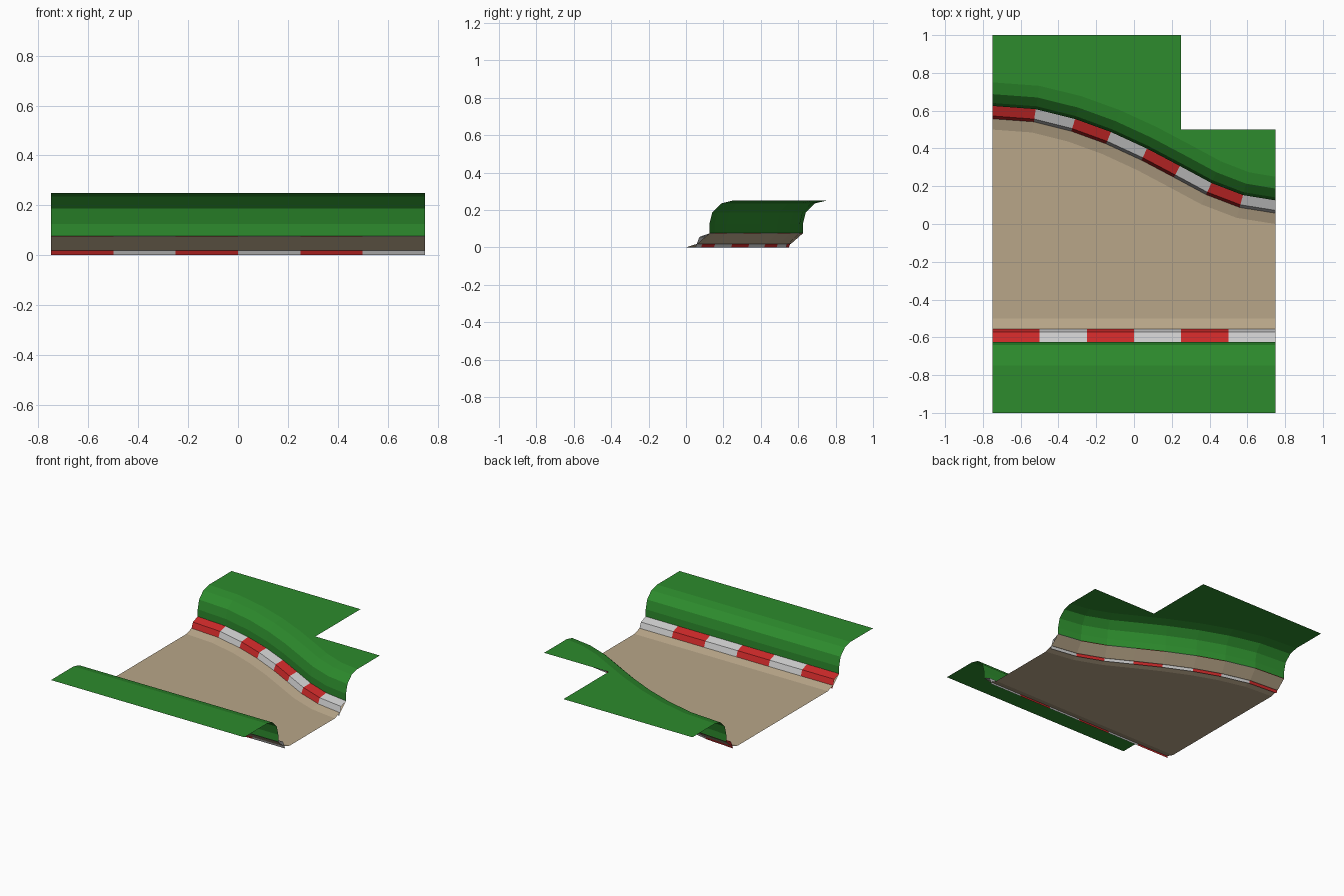
import bpy, bmesh
from mathutils import Vector

if "Cube" in bpy.data.objects:
    bpy.data.objects.remove(bpy.data.objects["Cube"])

def material(name, rgb):
    m = bpy.data.materials.new(name)
    m.diffuse_color = (*rgb, 1)
    m.use_nodes = True
    m.node_tree.nodes["Principled BSDF"].inputs["Base Color"].default_value = m.diffuse_color
    return m

SAND = material("sand", (0.48, 0.38, 0.25))
GREEN = material("grass", (0.026, 0.26, 0.026))
RED = material("red", (0.6, 0.022, 0.022))
WHITE = material("white", (0.6, 0.6, 0.6))

# Wall lines seen from above; cross-sections are (outward offset, height)
back_line = [(-.75, .625), (-.52, .608), (-.312, .556), (-.122, .487), (.069, .399),
             (.243, .307), (.41, .217), (.577, .153), (.75, .125)]
front_line = [(-.75 + .25 * i, -.625) for i in range(7)]
sand_edge = [(-.125, 0), (-.0625, .02), (0, .075)]
curb = [(-.075, 0), (-.053, .056), (.003, .076)]
bank = [(0, .075), (0, .125), (.0156, .1875), (.0625, .2344), (.125, .25)]

def offset_line(line, side, d, z):
    """Shift a line outwards along its normals; its ends stay square."""
    out = []
    for i, p in enumerate(line):
        n = Vector((0, side))
        if 0 < i < len(line) - 1:
            t = (Vector(line[i + 1]) - Vector(line[i - 1])).normalized()
            n = Vector((-t.y, t.x)) * side
        out.append((p[0] + n.x * d, p[1] + n.y * d, z))
    return out

def finish(name, bm, mats):
    bmesh.ops.remove_doubles(bm, verts=bm.verts, dist=1e-5)
    me = bpy.data.meshes.new(name)
    bm.to_mesh(me)
    bm.free()
    for m in mats:
        me.materials.append(m)
    bpy.context.collection.objects.link(bpy.data.objects.new(name, me))

def sweep(bm, line, side, profile):
    rows = [[bm.verts.new(c) for c in offset_line(line, side, *p)] for p in profile]
    for a, b in zip(rows, rows[1:]):
        for i in range(len(line) - 1):
            quad = [a[i], a[i + 1], b[i + 1], b[i]]
            f = bm.faces.new(quad if side > 0 else quad[::-1])
            f.material_index = i % 2

def plate(bm, coords):
    f = bm.faces.new([bm.verts.new(c) for c in coords])
    f.normal_update()
    if f.normal.z < 0:
        f.normal_flip()

# Sand floor with raised edges
bm = bmesh.new()
for line, side in ((back_line, 1), (front_line, -1)):
    sweep(bm, line, side, sand_edge)
plate(bm, offset_line(front_line, -1, -.125, 0) + offset_line(back_line, 1, -.125, 0)[::-1])
finish("sand_floor", bm, [SAND, SAND])

# Striped curbs and grass banks
top_outline = {"back": [(.75, .5, .25), (.25, .5, .25), (.25, 1, .25), (-.75, 1, .25)],
               "front": [(.75, -1, .25), (-.75, -1, .25)]}
for name, line, side in (("back", back_line, 1), ("front", front_line, -1)):
    bm = bmesh.new()
    sweep(bm, line, side, curb)
    finish(name + "_curb", bm, [RED, WHITE])
    bm = bmesh.new()
    sweep(bm, line, side, bank)
    plate(bm, offset_line(line, side, .125, .25) + top_outline[name])
    finish(name + "_grass_bank", bm, [GREEN, GREEN])
